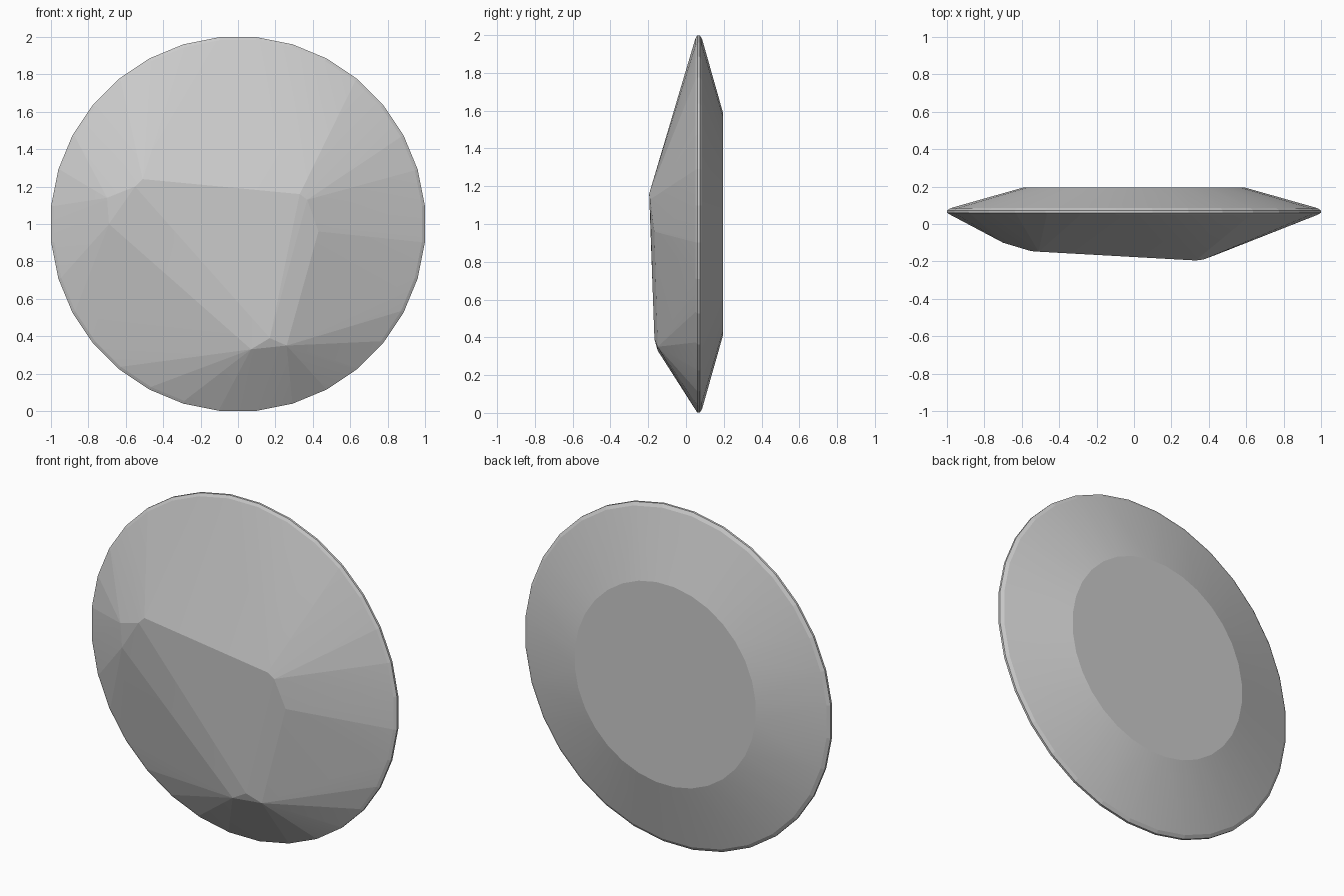
import bpy, bmesh
from math import sin, cos, pi

cube = bpy.data.objects.get("Cube")
if cube:
    bpy.data.objects.remove(cube, do_unlink=True)

# Stone material
stone = bpy.data.materials.new("pale grey stone")
stone.use_nodes = True
grey = (0.6, 0.6, 0.6, 1)
stone.diffuse_color = grey
stone.node_tree.nodes["Principled BSDF"].inputs["Base Color"].default_value = grey

SIDES = 32
bm = bmesh.new()


def ring(radius, y):
    """Upright circle of points around the disc's axis."""
    for i in range(SIDES):
        a = (i + 0.5) * 2 * pi / SIDES
        bm.verts.new((radius * cos(a), y, 1 + radius * sin(a)))


# Thin rounded rim and the flat back
for radius, y in ((0.988, 0.05), (1.004, 0.06), (1.004, 0.073), (0.985, 0.085), (0.595, 0.195)):
    ring(radius, y)

# Three blunt corners of the faceted front
left_corner = [(0.33, -0.195, 1.16), (0.37, -0.19, 1.13), (0.43, -0.168, 0.96)]
right_corner = [(-0.51, -0.148, 1.24), (-0.55, -0.145, 1.20),
                (-0.70, -0.10, 1.14), (-0.69, -0.10, 1.00)]
bottom_corner = [(0.17, -0.167, 0.39), (0.07, -0.15, 0.33), (0.26, -0.15, 0.35)]
for point in left_corner + right_corner + bottom_corner:
    bm.verts.new(point)

# Wrap the facets around the points and merge flat areas
hull = bmesh.ops.convex_hull(bm, input=bm.verts)
loose = {v for v in hull["geom_interior"] + hull["geom_unused"]
         if isinstance(v, bmesh.types.BMVert)}
bmesh.ops.delete(bm, geom=list(loose), context='VERTS')
bmesh.ops.dissolve_limit(bm, angle_limit=0.01, verts=bm.verts, edges=bm.edges)
bmesh.ops.recalc_face_normals(bm, faces=bm.faces)

mesh = bpy.data.meshes.new("faceted_disc")
bm.to_mesh(mesh)
bm.free()
mesh.materials.append(stone)
disc = bpy.data.objects.new("faceted_disc", mesh)
bpy.context.collection.objects.link(disc)

# Soften only the shallow facet edges
bpy.context.view_layer.objects.active = disc
disc.select_set(True)
bpy.ops.object.shade_smooth_by_angle(angle=0.07)
